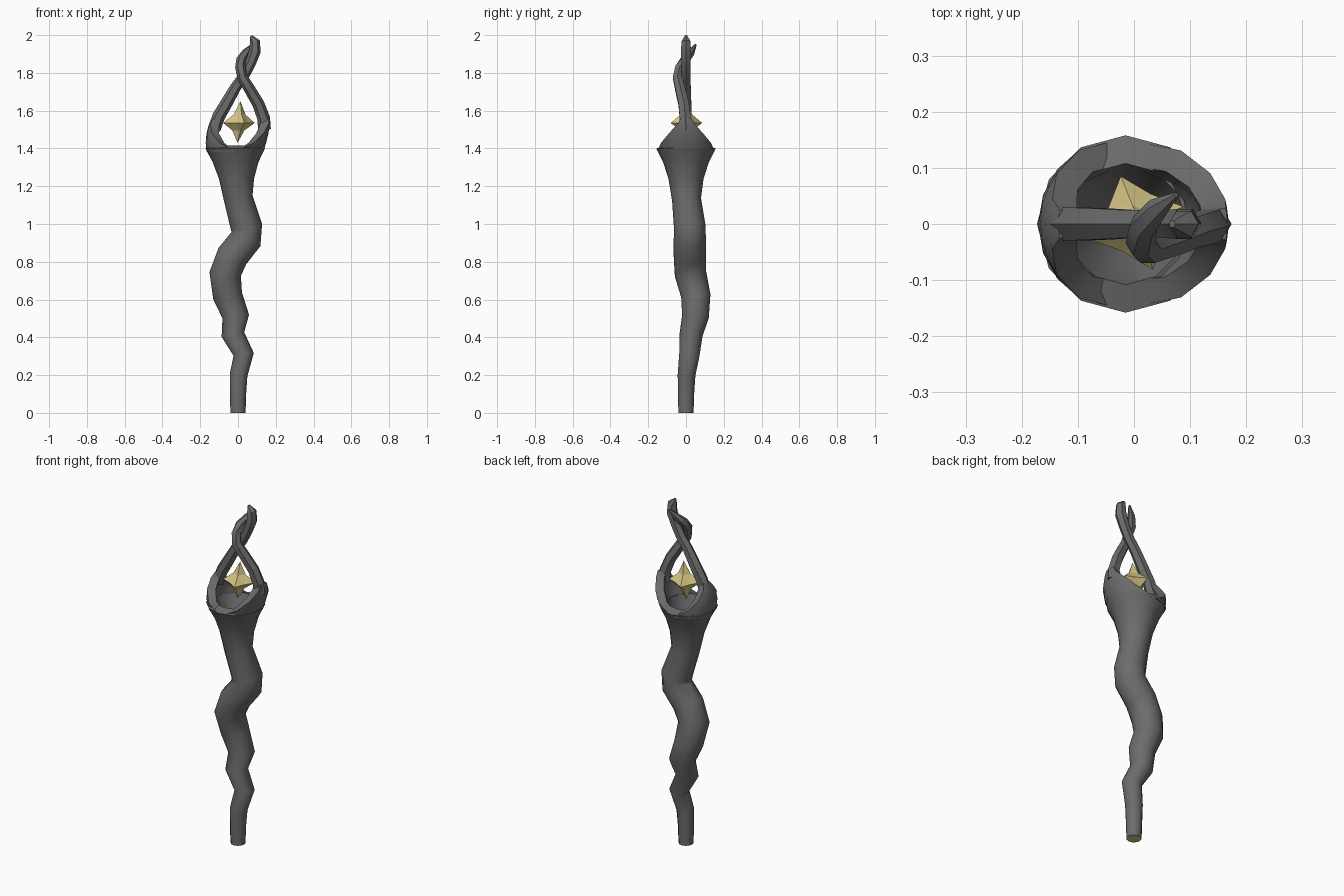
import bpy, bmesh
from math import sin, cos, radians, pi
from mathutils import Vector

if "Cube" in bpy.data.objects:
    bpy.data.objects.remove(bpy.data.objects["Cube"])


def material(name, rgb):
    m = bpy.data.materials.new(name)
    m.diffuse_color = (*rgb, 1)
    m.use_nodes = True
    m.node_tree.nodes["Principled BSDF"].inputs["Base Color"].default_value = m.diffuse_color
    return m


wood = material("grey_wood", (0.15, 0.15, 0.15))
gold = material("pale_gold", (0.68, 0.57, 0.24))


def circle(c, r, t, sides):
    """Ring of points around c, square to direction t."""
    u = Vector((0, 1, 0)).cross(t).normalized()
    v = t.cross(u).normalized()
    return [Vector(c) + r * (cos(2 * pi * i / sides) * u + sin(2 * pi * i / sides) * v)
            for i in range(sides)]


def path_rings(path, sides):
    """Rings along a path of (x, y, z, radius)."""
    pts = [Vector(p[:3]) for p in path]
    rings = []
    for i, p in enumerate(path):
        t = (pts[min(i + 1, len(pts) - 1)] - pts[max(i - 1, 0)]).normalized()
        rings.append(circle(pts[i], p[3], t, sides))
    return rings


def loft(name, rings, mats, smooth=40, base_cap=False):
    bm = bmesh.new()
    vr = [[bm.verts.new(p) for p in ring] for ring in rings]
    n = len(vr[0])
    for a, b in zip(vr, vr[1:]):
        for i in range(n):
            j = (i + 1) % n
            bm.faces.new((a[i], a[j], b[j], b[i]))
    cap = bm.faces.new(vr[0][::-1])
    bm.faces.new(vr[-1])
    if base_cap:
        cap.material_index = 1
    bmesh.ops.recalc_face_normals(bm, faces=bm.faces)
    return finish(name, bm, mats, smooth)


def finish(name, bm, mats, smooth=None):
    me = bpy.data.meshes.new(name)
    bm.to_mesh(me)
    bm.free()
    ob = bpy.data.objects.new(name, me)
    bpy.context.collection.objects.link(ob)
    for m in mats:
        me.materials.append(m)
    if smooth:
        bpy.ops.object.select_all(action='DESELECT')
        ob.select_set(True)
        bpy.context.view_layer.objects.active = ob
        bpy.ops.object.shade_smooth_by_angle(angle=radians(smooth))
    return ob


# Crooked shaft, flaring into a hollow cup at the top
shaft = [(0, 0, 0, .04), (0, 0, .1, .043), (.003, .003, .2, .047), (.03, .018, .31, .054),
         (-.027, .027, .415, .061), (-.012, .05, .51, .071), (-.055, .052, .62, .078),
         (-.068, .024, .735, .084), (-.03, .02, .83, .085), (.042, .02, .92, .085),
         (.045, .02, .985, .084), (.003, .003, 1.13, .077)]
cup = [(-.008, 1.24, .093), (-.013, 1.33, .122), (-.015, 1.4, .158),
       (-.015, 1.415, .108), (-.012, 1.34, .085), (-.008, 1.25, .045)]
rings = path_rings(shaft, 12)
rings += [circle((x, 0, z), r, Vector((0, 0, 1)), 12) for x, z, r in cup]
loft("shaft_and_cup", rings, [wood, gold], 40, base_cap=True)


# Curved shoulders: cup wall narrowing into each prong (z, outer radius, half angle)
def shoulder(name, side, rows):
    out = []
    for z, r, half in rows:
        angs = [radians(half * k / 3) for k in range(-3, 4)]
        outer = [Vector((-.015 + side * r * cos(a), r * sin(a), z)) for a in angs]
        inner = [Vector((-.015 + side * (r - .046) * cos(a), (r - .046) * sin(a), z))
                 for a in reversed(angs)]
        out.append(outer + inner)
    loft(name, out, [wood])


shoulder("left_shoulder", -1, [(1.385, .152, 88), (1.43, .156, 58), (1.48, .152, 36),
                               (1.53, .138, 19), (1.56, .12, 12)])
shoulder("right_shoulder", 1, [(1.385, .15, 88), (1.43, .164, 53), (1.48, .176, 31),
                               (1.53, .183, 14), (1.56, .181, 9)])

# Two prongs twisting around each other above the crystal
loft("left_prong", path_rings([
    (-.127, 0, 1.5, .034), (-.102, 0, 1.57, .034), (-.055, 0, 1.65, .032),
    (-.012, 0, 1.725, .029), (.032, 0, 1.785, .028), (.066, 0, 1.85, .028),
    (.09, 0, 1.915, .031), (.089, 0, 1.965, .027), (.068, 0, 1.996, .007)], 6), [wood], 30)
loft("right_prong", path_rings([
    (.14, 0, 1.5, .034), (.136, -.004, 1.56, .034), (.108, -.012, 1.635, .032),
    (.064, -.03, 1.71, .03), (.024, -.045, 1.775, .028), (.012, -.034, 1.83, .027),
    (.016, -.004, 1.87, .026), (.042, .028, 1.91, .02), (.075, .052, 1.95, .005)], 6),
    [wood], 30)

# Floating crystal: octahedron with its edges pulled inward
bm = bmesh.new()
tips = [Vector((.088 * cos(radians(19 + 90 * i)), .088 * sin(radians(19 + 90 * i)), 0))
        for i in range(4)]
top, bottom = Vector((.008, 0, .115)), Vector((-.008, 0, -.105))
at = Vector((.005, .002, 1.535))
for i in range(4):
    for pole in (top, bottom):
        a, b = tips[i], tips[(i + 1) % 4]
        ab, ap, bp = (a + b) * .46, (a + pole) * .38, (b + pole) * .38
        for tri in ((a, ab, ap), (ab, b, bp), (ap, bp, pole), (ab, bp, ap)):
            bm.faces.new([bm.verts.new(at + p) for p in tri])
bmesh.ops.remove_doubles(bm, verts=bm.verts, dist=.0005)
bmesh.ops.recalc_face_normals(bm, faces=bm.faces)
finish("crystal", bm, [gold])
